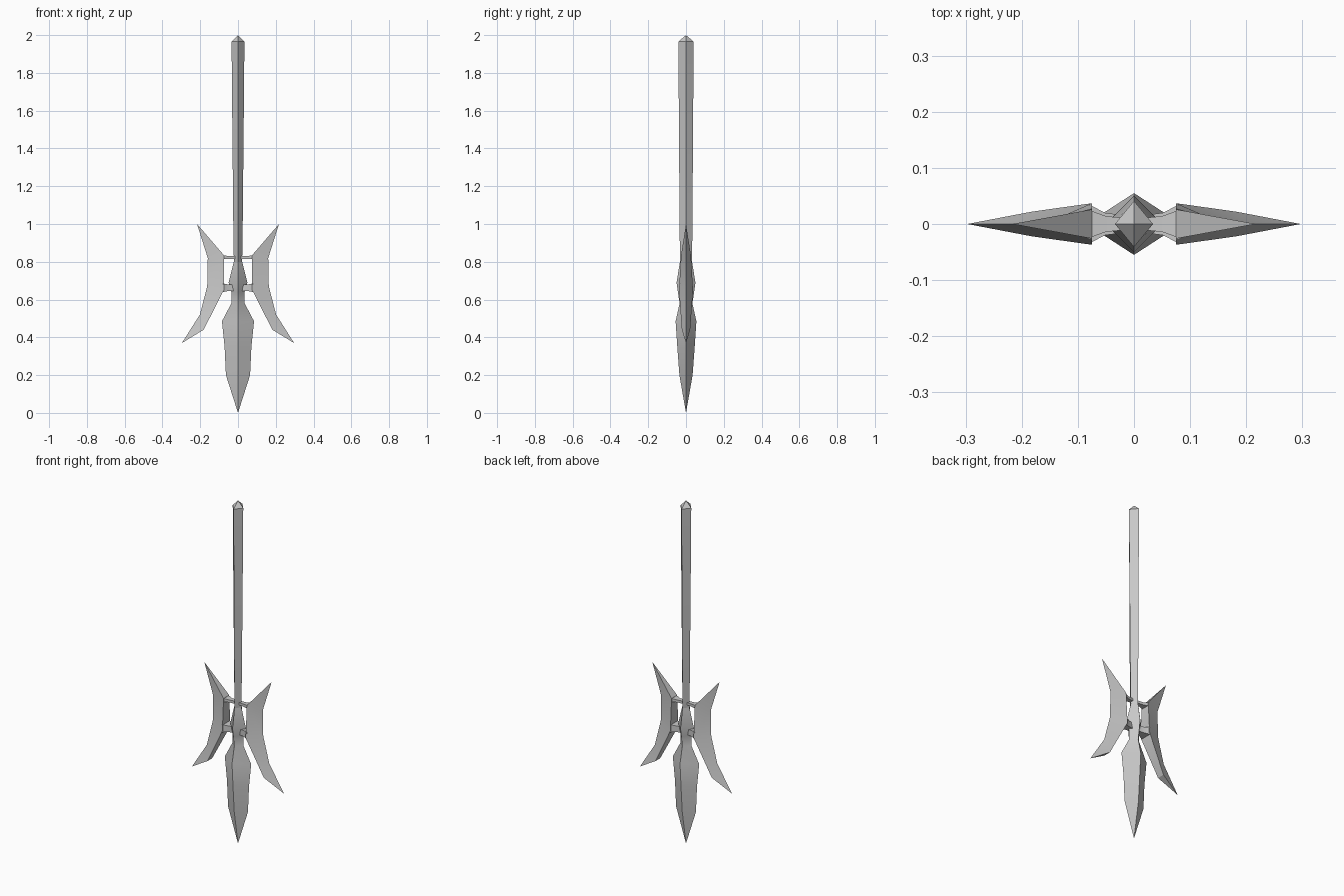
import bpy, bmesh

if "Cube" in bpy.data.objects:
    bpy.data.objects.remove(bpy.data.objects["Cube"])

steel = bpy.data.materials.new("grey steel")
steel.use_nodes = True
steel.diffuse_color = (0.58, 0.58, 0.58, 1)
steel.node_tree.nodes["Principled BSDF"].inputs["Base Color"].default_value = (0.58, 0.58, 0.58, 1)


def loft(name, rings, mirror=False):
    """Skin a list of rings; a ring of one point is a tip."""
    bm = bmesh.new()
    loops = [[bm.verts.new(p) for p in ring] for ring in rings]
    for a, b in zip(loops, loops[1:]):
        n = max(len(a), len(b))
        for i in range(n):
            j = (i + 1) % n
            corners = [a[i % len(a)], a[j % len(a)], b[j % len(b)], b[i % len(b)]]
            bm.faces.new(list(dict.fromkeys(corners)))
    for end in (loops[0], loops[-1]):
        if len(end) > 2:
            bm.faces.new(end)
    bmesh.ops.recalc_face_normals(bm, faces=bm.faces)
    mesh = bpy.data.meshes.new(name)
    bm.to_mesh(mesh)
    bm.free()
    mesh.materials.append(steel)
    obj = bpy.data.objects.new(name, mesh)
    bpy.context.collection.objects.link(obj)
    if mirror:
        obj.modifiers.new("mirror", 'MIRROR').use_axis[0] = True
    bpy.ops.object.select_all(action='DESELECT')
    obj.select_set(True)
    bpy.context.view_layer.objects.active = obj
    bpy.ops.object.shade_smooth_by_angle(angle=0.52)


def diamond(z, rx, ry):
    if rx == 0:
        return [(0, 0, z)]
    return [(rx, 0, z), (0, ry, z), (-rx, 0, z), (0, -ry, z)]


def wing_section(outer_x, outer_z, inner_x, inner_z, half):
    return [(outer_x, 0, outer_z), (inner_x, half, inner_z), (inner_x, -half, inner_z)]


def strut_section(x, low, high, half):
    return [(x, -half, low), (x, half, low), (x, half, high), (x, -half, high)]


# Shaft with pointed end cap
loft("shaft", [diamond(*r) for r in (
    (2.0, 0, 0), (1.965, 0.034, 0.041), (1.62, 0.031, 0.038),
    (1.0, 0.025, 0.034), (0.8, 0.022, 0.032))])

# Swollen collar running through the neck into the spear blade
loft("collar_and_blade", [diamond(*r) for r in (
    (0.8, 0.022, 0.032), (0.69, 0.05, 0.05), (0.64, 0.035, 0.043),
    (0.58, 0.035, 0.034), (0.485, 0.085, 0.055), (0.35, 0.071, 0.046),
    (0.2, 0.064, 0.035), (0, 0, 0))])

# Curved side blades, sharp outside and thick inside
loft("side_blade", [
    [(0.217, 0, 1.0)],
    wing_section(0.16, 0.82, 0.075, 0.835, 0.026),
    wing_section(0.163, 0.67, 0.075, 0.65, 0.037),
    wing_section(0.202, 0.52, 0.182, 0.44, 0.022),
    [(0.297, 0, 0.37)]], mirror=True)

# Struts joining the side blades to the shaft
loft("upper_strut", [strut_section(0.01, 0.815, 0.83, 0.01),
                     strut_section(0.05, 0.815, 0.83, 0.014),
                     strut_section(0.08, 0.815, 0.835, 0.025)], mirror=True)
loft("lower_strut", [strut_section(0.02, 0.645, 0.68, 0.016),
                     strut_section(0.052, 0.645, 0.68, 0.02),
                     strut_section(0.08, 0.64, 0.685, 0.035)], mirror=True)
